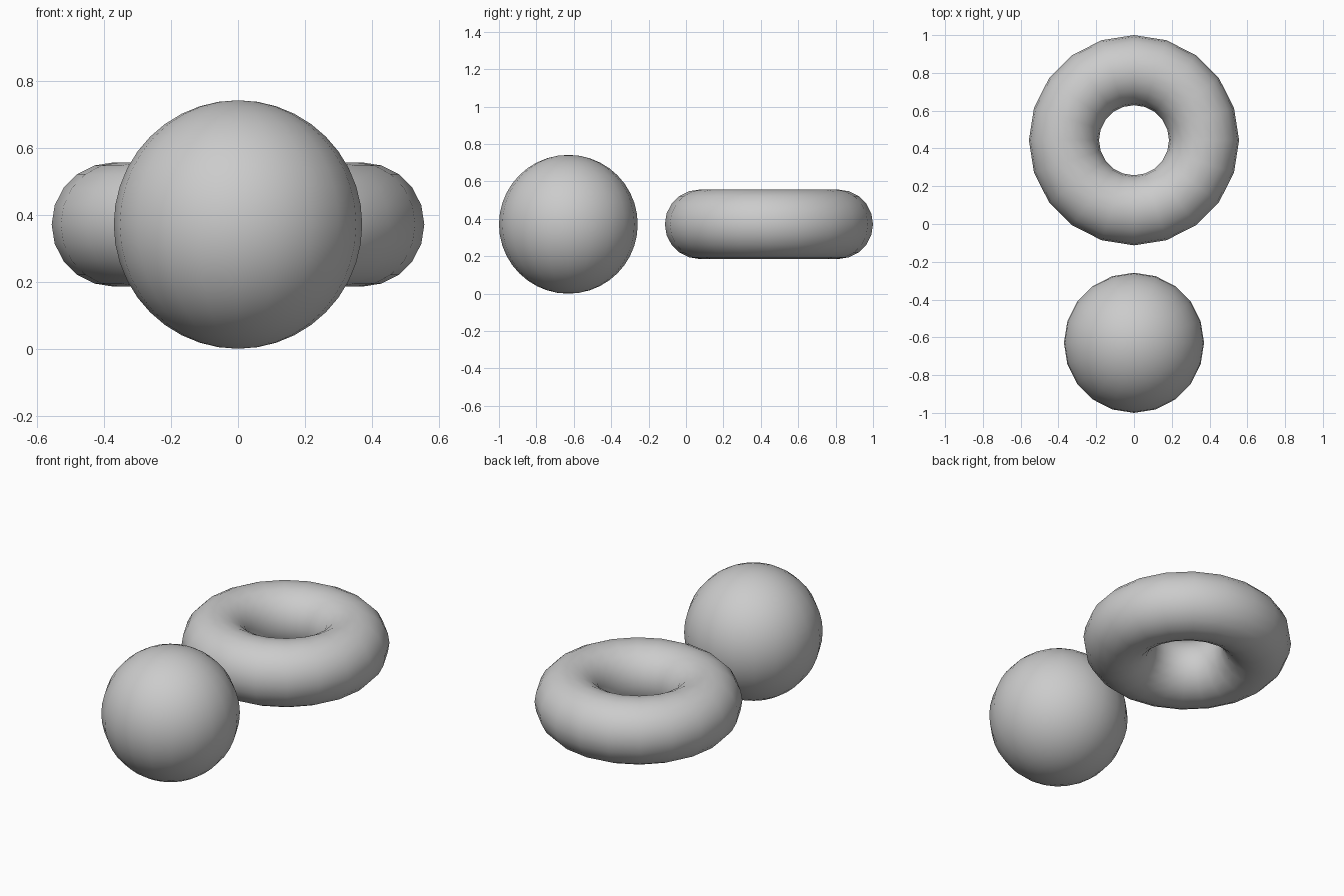
import bpy

if "Cube" in bpy.data.objects:
    bpy.data.objects.remove(bpy.data.objects["Cube"])

R = 0.371  # ball radius, also the ring's centre-line radius


def finish(name):
    obj = bpy.context.object
    obj.name = name
    bpy.ops.object.shade_smooth()


# Ball at the front, resting on the ground
bpy.ops.mesh.primitive_uv_sphere_add(segments=20, ring_count=20, radius=R,
                                     location=(0, R - 1, R))
finish("ball")

# Flat-lying ring at the back, level with the ball's centre
bpy.ops.mesh.primitive_torus_add(major_segments=20, minor_segments=20,
                                 major_radius=R, minor_radius=R / 2,
                                 location=(0, 1 - 1.5 * R, R))
finish("ring")
